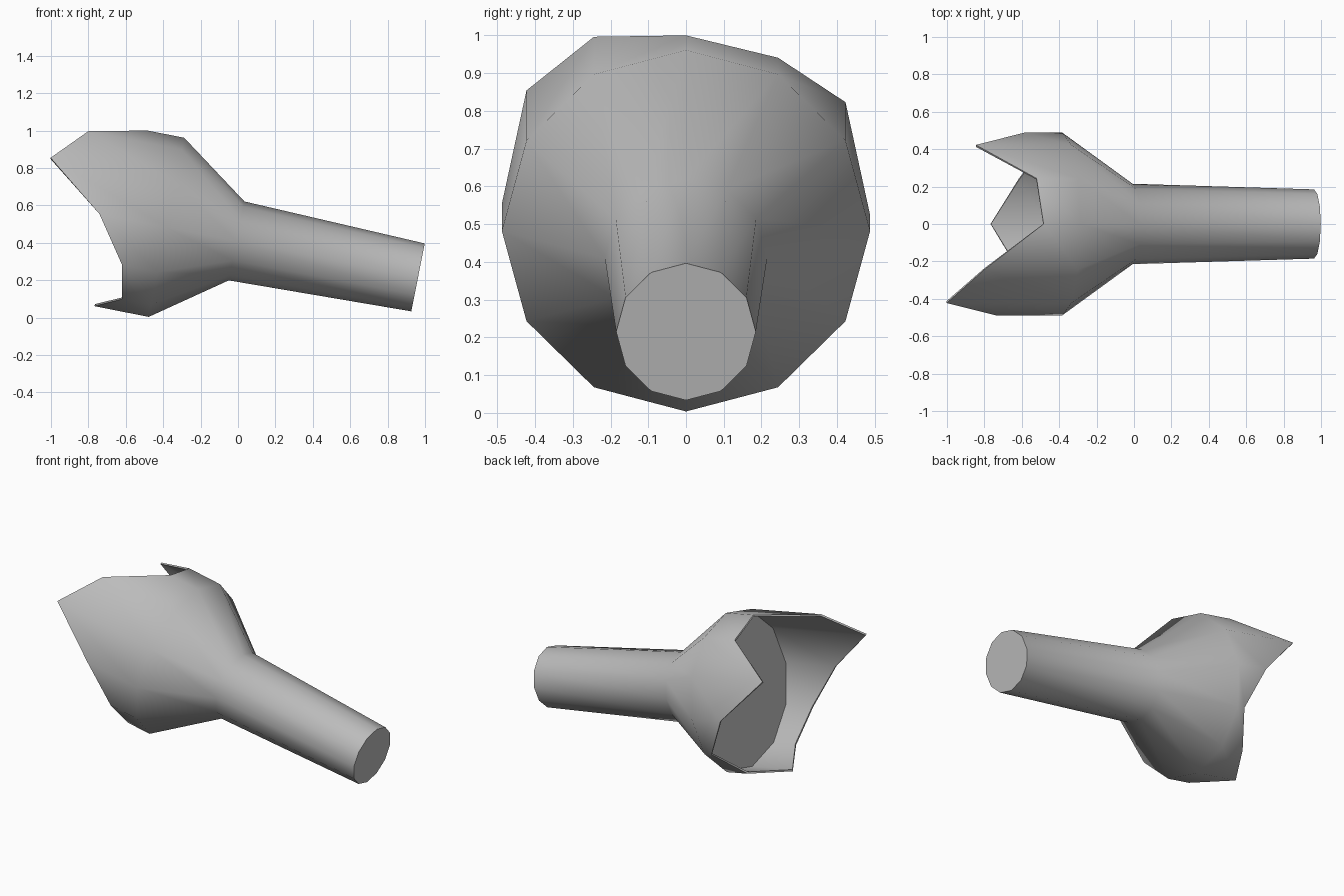
import bpy, bmesh, math
from mathutils import Vector

cube = bpy.data.objects.get("Cube")
if cube:
    bpy.data.objects.remove(cube)

SIDES = 12
AXIS = Vector((-0.981, 0, 0.195))   # from the lip towards the broken edge
UP = Vector((0.195, 0, 0.981))
SIDE = Vector((0, 1, 0))
LIP = Vector((0.9625, 0, 0.215))
SHOULDER = Vector((-0.3825, 0, 0.4825))

# how far each shard reaches past the shoulder, starting at the top
SHARDS = [0.2, 0.225, 0.52, 0.21, 0.05, 0.153, 0.295, 0.158, 0.193, 0.365, 0.68, 0.51]

glass = bpy.data.materials.new("grey_glass")
glass.use_nodes = True
grey = (0.5, 0.5, 0.5, 1)
glass.diffuse_color = grey
glass.node_tree.nodes["Principled BSDF"].inputs["Base Color"].default_value = grey

bm = bmesh.new()


def ring(centre, radius, reach=None):
    """Circle of vertices square to the axis, each pushed along it by reach."""
    verts = []
    for k in range(SIDES):
        a = math.tau * k / SIDES
        p = centre + (UP * math.cos(a) + SIDE * math.sin(a)) * radius
        verts.append(bm.verts.new(p + AXIS * (reach[k] if reach else 0)))
    return verts


# lip, neck base, shoulder, broken edge, then back inside to the shoulder
rings = [
    ring(LIP, 0.185),
    ring(Vector((-0.0075, 0, 0.41)), 0.215),
    ring(SHOULDER, 0.488),
    ring(SHOULDER, 0.488, SHARDS),
    ring(SHOULDER, 0.477, SHARDS),
    ring(SHOULDER, 0.477),
]
for a, b in zip(rings, rings[1:]):
    for k in range(SIDES):
        n = (k + 1) % SIDES
        bm.faces.new((a[k], a[n], b[n], b[k]))

# flat ends: the closed lip and the inner floor
bm.faces.new(rings[0])
bm.faces.new(rings[-1])
bmesh.ops.recalc_face_normals(bm, faces=bm.faces)

mesh = bpy.data.meshes.new("broken_bottle")
bm.to_mesh(mesh)
bm.free()
mesh.materials.append(glass)
bottle = bpy.data.objects.new("broken_bottle", mesh)
bpy.context.collection.objects.link(bottle)

bpy.ops.object.select_all(action='DESELECT')
bottle.select_set(True)
bpy.context.view_layer.objects.active = bottle
bpy.ops.object.shade_smooth_by_angle(angle=math.radians(60))
